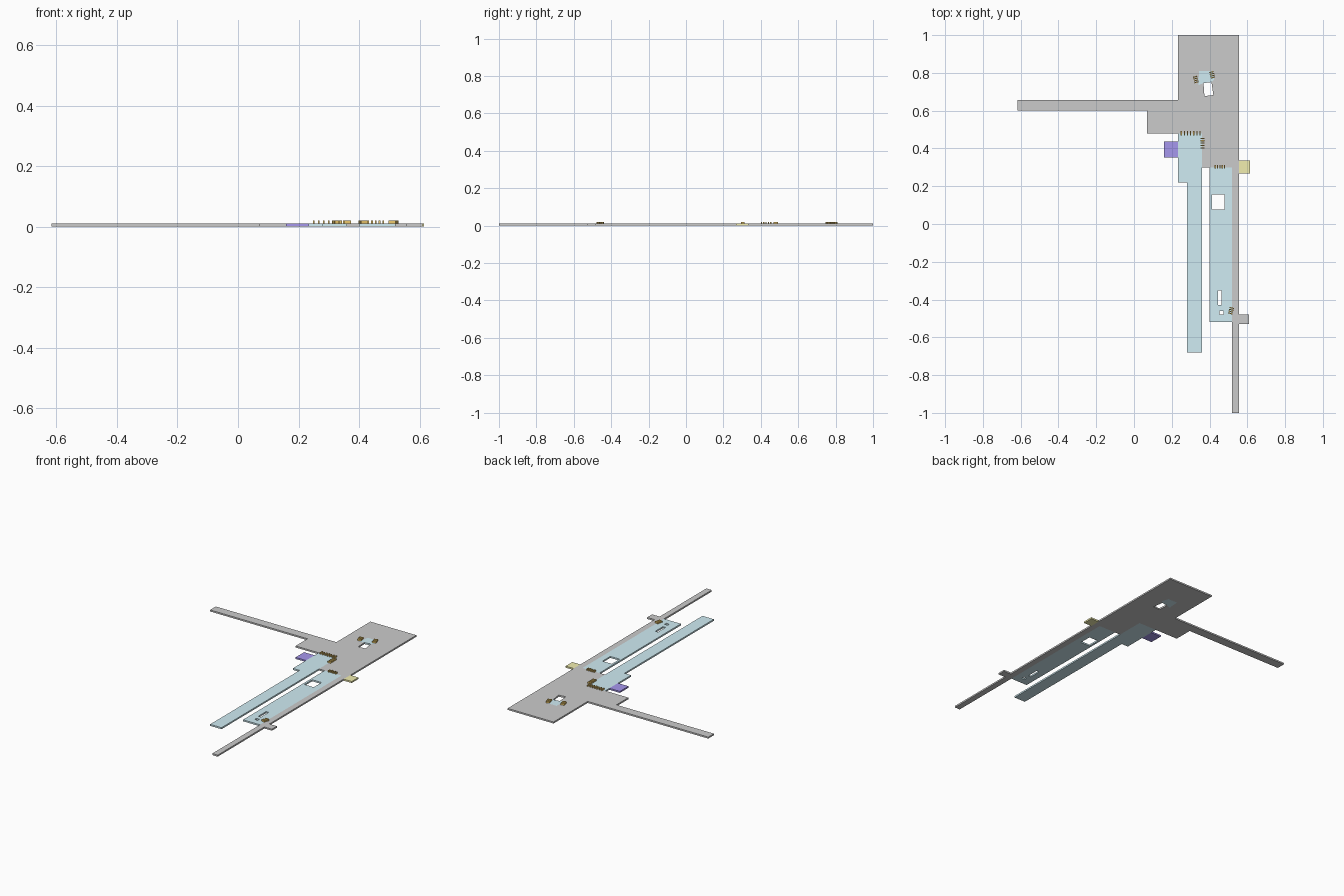
import bpy, bmesh, math
from mathutils import Vector

if "Cube" in bpy.data.objects:
    bpy.data.objects.remove(bpy.data.objects["Cube"])

T = 0.01  # floor thickness


def material(name, rgb):
    m = bpy.data.materials.new(name)
    m.diffuse_color = (*rgb, 1)
    m.use_nodes = True
    m.node_tree.nodes["Principled BSDF"].inputs["Base Color"].default_value = m.diffuse_color
    return m


BLUE = material("light_blue", (0.63, 0.84, 0.90))
PURPLE = material("purple", (0.38, 0.31, 0.85))
YELLOW = material("yellow", (0.88, 0.85, 0.43))
GOLD = material("gold", (0.85, 0.58, 0.15))


def add_mesh(name, mesh, mat=None):
    ob = bpy.data.objects.new(name, mesh)
    bpy.context.collection.objects.link(ob)
    if mat:
        mesh.materials.clear()
        mesh.materials.append(mat)
    return ob


def rect(x0, x1, y0, y1):
    return [(x0, y0), (x1, y0), (x1, y1), (x0, y1)]


def slab(name, outline, mat=None, holes=()):
    """Flat floor plate: filled 2D profile with holes, extruded to thickness T."""
    cu = bpy.data.curves.new(name + "_profile", 'CURVE')
    cu.dimensions = '2D'
    cu.fill_mode = 'BOTH'
    cu.extrude = T / 2
    for pts in (outline, *holes):
        sp = cu.splines.new('POLY')
        sp.points.add(len(pts) - 1)
        for p, (x, y) in zip(sp.points, pts):
            p.co = (x, y, 0, 1)
        sp.use_cyclic_u = True
    tmp = bpy.data.objects.new(name + "_tmp", cu)
    bpy.context.collection.objects.link(tmp)
    dg = bpy.context.evaluated_depsgraph_get()
    mesh = bpy.data.meshes.new_from_object(tmp.evaluated_get(dg))
    bpy.data.objects.remove(tmp)
    bm = bmesh.new()
    bm.from_mesh(mesh)
    bmesh.ops.remove_doubles(bm, verts=bm.verts, dist=1e-5)
    bmesh.ops.recalc_face_normals(bm, faces=bm.faces)
    bmesh.ops.translate(bm, verts=bm.verts, vec=(0, 0, T / 2))
    for f in bm.faces:
        f.smooth = False
    bm.to_mesh(mesh)
    bm.free()
    mesh.name = name
    return add_mesh(name, mesh, mat)


def stairs(name, centre, angle, count, spacing, width):
    """Row of thin upright treads standing on the floor, stepping along angle."""
    bm = bmesh.new()
    for i in range(count):
        made = bmesh.ops.create_cube(bm, size=1)['verts']
        bmesh.ops.scale(bm, verts=made, vec=(0.006, width, 0.01))
        bmesh.ops.translate(bm, verts=made, vec=((i - (count - 1) / 2) * spacing, 0, 0))
    mesh = bpy.data.meshes.new(name)
    bm.to_mesh(mesh)
    bm.free()
    ob = add_mesh(name, mesh, GOLD)
    ob.location = Vector((*centre, T + 0.005))
    ob.rotation_euler.z = math.radians(angle)
    return ob


# Upper landing and the opening around its light shaft
landing_void = [(0.368, 0.746), (0.410, 0.751), (0.420, 0.683), (0.373, 0.677)]
landing = [(0.345, 0.81), (0.412, 0.81), (0.425, 0.765), (0.410, 0.751),
           (0.368, 0.746), (0.340, 0.735)]
landing_opening = [(0.345, 0.81), (0.412, 0.81), (0.425, 0.765), (0.410, 0.751),
                   (0.420, 0.683), (0.373, 0.677), (0.368, 0.746), (0.340, 0.735)]
slab("upper_landing", landing, BLUE)

# Main grey hall with its long west arm
slab("main_hall", [
    (0.233, 1.0), (0.233, 0.657), (-0.617, 0.657), (-0.617, 0.60), (0.07, 0.60),
    (0.07, 0.48), (0.36, 0.48), (0.36, 0.30), (0.557, 0.30), (0.557, 1.0)],
    holes=[landing_opening])

# Narrow corridor running to the front
slab("corridor", [
    (0.519, 0.30), (0.519, -1.0), (0.557, -1.0), (0.557, -0.53), (0.61, -0.53),
    (0.61, -0.48), (0.557, -0.48), (0.557, 0.30)])

# Blue platforms
slab("west_platform", [
    (0.233, 0.48), (0.233, 0.22), (0.28, 0.22), (0.28, -0.68), (0.36, -0.68),
    (0.36, 0.48)], BLUE)
slab("east_platform", rect(0.40, 0.519, -0.52, 0.30), BLUE, holes=[
    rect(0.413, 0.479, 0.078, 0.157),
    rect(0.444, 0.463, -0.43, -0.352),
    rect(0.452, 0.474, -0.478, -0.46)])

# Side rooms
slab("purple_room", rect(0.159, 0.233, 0.352, 0.438), PURPLE)
slab("yellow_room", rect(0.557, 0.614, 0.268, 0.335), YELLOW)

# Stair flights
for args in [
    ("west_platform_stairs", (0.300, 0.480), 0, 7, 0.0165, 0.024),
    ("west_side_stairs", (0.363, 0.428), 90, 5, 0.0125, 0.022),
    ("east_platform_stairs", (0.455, 0.304), 0, 5, 0.0125, 0.018),
    ("corridor_stairs", (0.514, -0.459), 75, 4, 0.010, 0.024),
    ("landing_left_stairs", (0.327, 0.765), 105, 4, 0.010, 0.024),
    ("landing_right_stairs", (0.414, 0.790), 105, 4, 0.010, 0.024),
]:
    stairs(*args)
